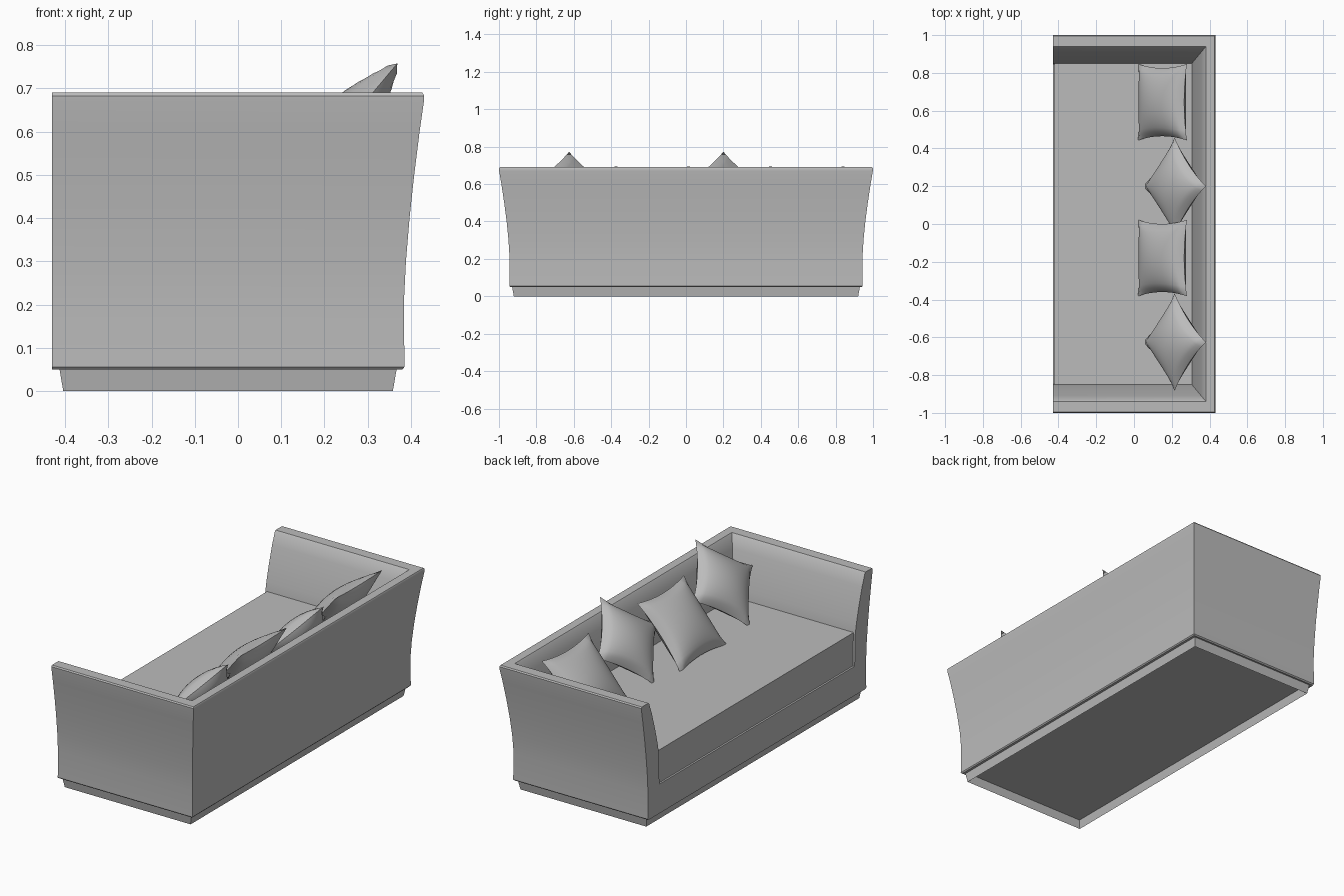
import bpy, bmesh, math
from mathutils import Matrix, Vector

if "Cube" in bpy.data.objects:
    bpy.data.objects.remove(bpy.data.objects["Cube"])

# Single upholstery colour
fabric = bpy.data.materials.new("grey_fabric")
fabric.use_nodes = True
GREY = (0.5, 0.5, 0.5, 1)
fabric.diffuse_color = GREY
for node in fabric.node_tree.nodes:
    if node.type == 'BSDF_PRINCIPLED':
        node.inputs["Base Color"].default_value = GREY
        node.inputs["Roughness"].default_value = 0.8

parts = []


def finish(bm, name):
    bmesh.ops.recalc_face_normals(bm, faces=bm.faces)
    mesh = bpy.data.meshes.new(name)
    bm.to_mesh(mesh)
    bm.free()
    mesh.materials.append(fabric)
    obj = bpy.data.objects.new(name, mesh)
    bpy.context.collection.objects.link(obj)
    parts.append(obj)
    return obj


def box_mesh(x0, x1, half_y, z0, z1):
    bm = bmesh.new()
    bmesh.ops.create_cube(bm, size=1)
    for v in bm.verts:
        v.co = (x1 if v.co.x > 0 else x0,
                half_y if v.co.y > 0 else -half_y,
                z1 if v.co.z > 0 else z0)
    return bm


# Arms and back: one flared wall profile (outward offset, height) swept round a U
FRONT, BACK, SIDE = -0.43, 0.385, 0.945
profile = [(-0.006, 0.05), (0, 0.056), (-0.002, 0.2), (0.004, 0.3),
           (0.014, 0.4), (0.027, 0.5), (0.042, 0.6), (0.054, 0.67),
           (0.055, 0.683), (0.05, 0.69), (-0.006, 0.69), (-0.012, 0.684),
           (-0.036, 0.62), (-0.065, 0.52), (-0.085, 0.44), (-0.098, 0.37),
           (-0.1, 0.2), (-0.1, 0.05)]
bm = bmesh.new()
rings = []
for at_back, side in ((0, -1), (1, -1), (1, 1), (0, 1)):
    rings.append([bm.verts.new((BACK + 0.83 * o if at_back else FRONT,
                                side * (SIDE + o), z)) for o, z in profile])
n = len(profile)
for a, b in zip(rings, rings[1:]):
    for i in range(n):
        j = (i + 1) % n
        bm.faces.new((a[i], a[j], b[j], b[i]))
bm.faces.new(rings[0])
bm.faces.new(rings[-1])
finish(bm, "arms_and_back")

# Front rail and deck, then the seat cushion set slightly behind it
finish(box_mesh(FRONT, 0.31, 0.845, 0.05, 0.21), "front_rail_deck")
finish(box_mesh(-0.42, 0.315, 0.855, 0.2, 0.39), "seat")

# Tapered plinth, hollow underneath
bm = box_mesh(-0.413, 0.367, 0.93, 0, 0.052)
for v in bm.verts:
    if v.co.z < 0.01:
        v.co.x += 0.009 if v.co.x < 0 else -0.009
        v.co.y *= 0.99
bottom = [f for f in bm.faces if f.calc_center_median().z < 0.01]
bmesh.ops.inset_region(bm, faces=bottom, thickness=0.014)
for v in bottom[0].verts:
    v.co.z = 0.045
finish(bm, "plinth")


# Puffed cushions with pinched edges and pointed corners
def cushion(name, size, puff, center, turn, lean):
    bm = bmesh.new()
    bmesh.ops.create_grid(bm, x_segments=16, y_segments=16, size=1)
    lower = bmesh.ops.duplicate(bm, geom=bm.verts[:] + bm.edges[:] + bm.faces[:])
    under = {g for g in lower["geom"] if isinstance(g, bmesh.types.BMVert)}
    for v in bm.verts:
        u, w = v.co.x, v.co.y
        eu, ew = max(0, 1 - u * u), max(0, 1 - w * w)
        h = puff * (eu * ew) ** 0.55
        v.co = Vector((u * (1 - 0.11 * ew) * size / 2,
                       w * (1 - 0.11 * eu) * size / 2,
                       -h if v in under else h))
    bmesh.ops.remove_doubles(bm, verts=bm.verts, dist=0.0005)
    # Turn in its own plane, stand up and lean against the back
    bm.transform(Matrix.Translation(center)
                 @ Matrix.Rotation(-math.radians(90 - lean), 4, 'Y')
                 @ Matrix.Rotation(math.radians(turn), 4, 'Z'))
    finish(bm, name)


for i, y in enumerate((0.645, -0.18)):
    cushion(f"square_cushion_{i + 1}", 0.405, 0.07, (0.15, y, 0.54), 0, 40)
for i, y in enumerate((0.2, -0.625)):
    cushion(f"diamond_cushion_{i + 1}", 0.365, 0.07, (0.215, y, 0.575), 45, 40)

# Smooth curves, keep hard edges
bpy.ops.object.select_all(action='DESELECT')
for obj in parts:
    obj.select_set(True)
bpy.context.view_layer.objects.active = parts[0]
bpy.ops.object.shade_smooth_by_angle(angle=math.radians(35))
